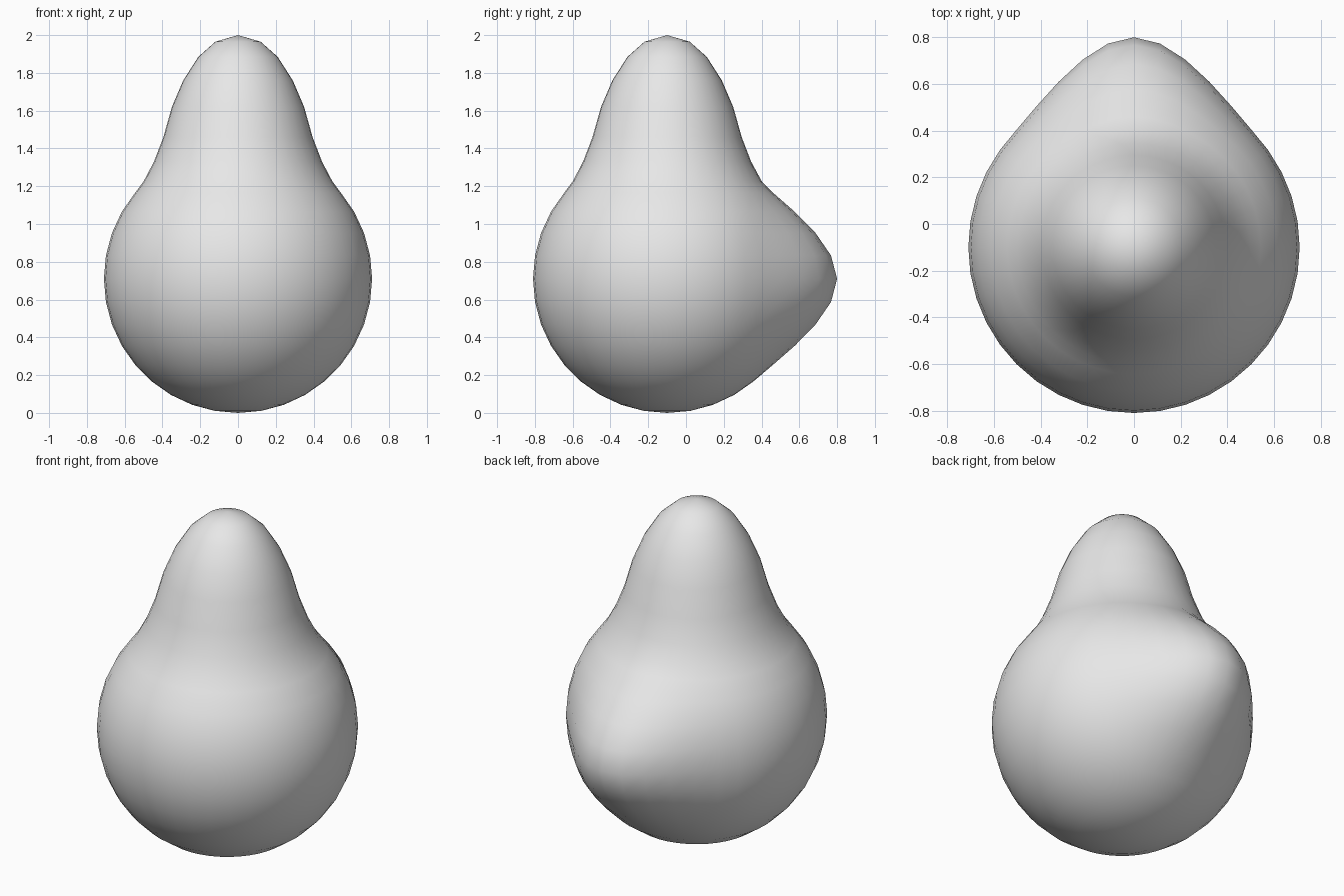
import bpy, bmesh, math
from mathutils import Vector

cube = bpy.data.objects.get("Cube")
if cube:
    bpy.data.objects.remove(cube, do_unlink=True)

RADIUS, CENTRE_Z, AXIS_Y = 0.71, 0.71, -0.1
SEGMENTS = 40

# Half outline: round belly in 10 degree steps, then the narrowing neck
profile = [(RADIUS * math.sin(math.radians(a)),
            CENTRE_Z - RADIUS * math.cos(math.radians(a)))
           for a in range(0, 131, 10)]
profile += [(0.50, 1.225), (0.445, 1.33), (0.395, 1.46), (0.35, 1.62),
            (0.29, 1.76), (0.21, 1.885), (0.12, 1.965), (0.0, 2.0)]

# Turn the outline around the vertical axis
bm = bmesh.new()
verts = [bm.verts.new((r, AXIS_Y, z)) for r, z in profile]
edges = [bm.edges.new(pair) for pair in zip(verts, verts[1:])]
bmesh.ops.spin(bm, geom=verts + edges, cent=(0, AXIS_Y, 0), axis=(0, 0, 1),
               angle=math.tau, steps=SEGMENTS)
bmesh.ops.remove_doubles(bm, verts=bm.verts, dist=0.0005)

# Pull out the rounded bump at the back with a smooth falloff
tip = Vector((0, AXIS_Y + RADIUS, CENTRE_Z))
PULL, REACH = 0.19, 0.59
for v in bm.verts:
    t = max(0.0, 1 - (v.co - tip).length / REACH)
    v.co.y += PULL * t * t * (3 - 2 * t)

bmesh.ops.recalc_face_normals(bm, faces=bm.faces)
for f in bm.faces:
    f.smooth = True
mesh = bpy.data.meshes.new("pear_body")
bm.to_mesh(mesh)
bm.free()
body = bpy.data.objects.new("pear_body", mesh)
bpy.context.collection.objects.link(body)

# Plain grey
grey = bpy.data.materials.new("light_grey")
grey.use_nodes = True
colour = (0.8, 0.8, 0.8, 1.0)
grey.diffuse_color = colour
grey.node_tree.nodes["Principled BSDF"].inputs["Base Color"].default_value = colour
mesh.materials.append(grey)
